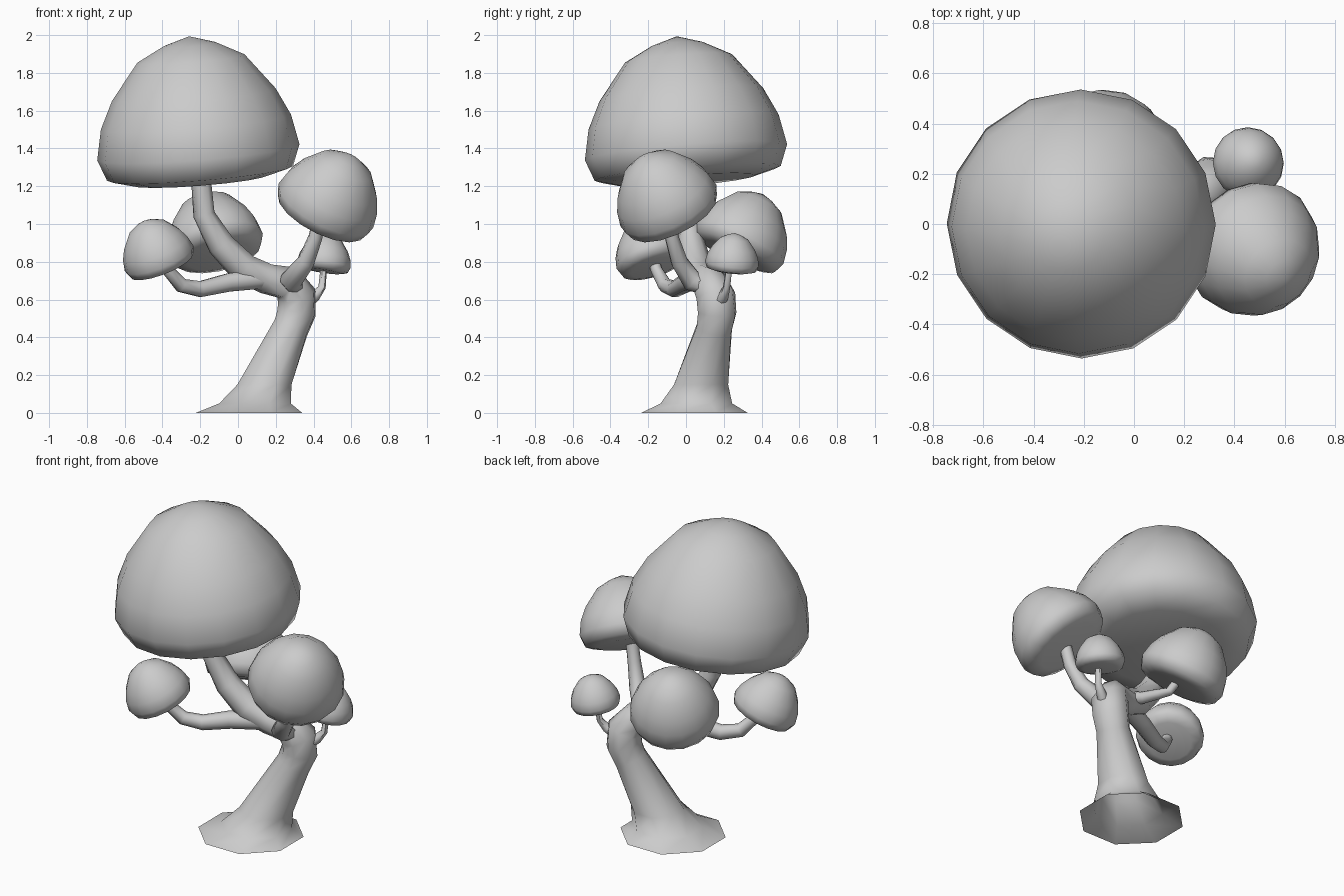
import bpy
import bmesh
from math import cos, sin, pi, radians
from mathutils import Vector

start_cube = bpy.data.objects.get("Cube")
if start_cube:
    bpy.data.objects.remove(start_cube, do_unlink=True)

UP = Vector((0, 0, 1))

# Single clay grey for the whole tree
grey = bpy.data.materials.new("clay_grey")
grey.use_nodes = True
colour = (0.6, 0.6, 0.6, 1)
grey.diffuse_color = colour
grey.node_tree.nodes["Principled BSDF"].inputs["Base Color"].default_value = colour


def finish(name, bm):
    """Turn a bmesh into a smooth shaded object."""
    bmesh.ops.recalc_face_normals(bm, faces=bm.faces)
    mesh = bpy.data.meshes.new(name)
    bm.to_mesh(mesh)
    bm.free()
    mesh.materials.append(grey)
    obj = bpy.data.objects.new(name, mesh)
    bpy.context.collection.objects.link(obj)
    bpy.ops.object.select_all(action='DESELECT')
    bpy.context.view_layer.objects.active = obj
    obj.select_set(True)
    bpy.ops.object.shade_smooth_by_angle(angle=radians(60))


def bridge(bm, low, high):
    """Join two rings of equal size with quads."""
    n = len(low)
    for i in range(n):
        j = (i + 1) % n
        bm.faces.new((low[i], low[j], high[j], high[i]))


def tube(name, path, sides=8, level_rings=0):
    """Tapered open tube through (x, y, z, radius) points; its ends are buried."""
    bm = bmesh.new()
    pts = [Vector(p[:3]) for p in path]
    last = len(pts) - 1
    side = Vector((1, 0, 0))
    previous = None
    for k, p in enumerate(pts):
        tangent = (pts[min(k + 1, last)] - pts[max(k - 1, 0)]).normalized()
        if k < level_rings:
            tangent = UP
        if k == 0 and abs(tangent.x) > 0.8:
            side = Vector((0, 1, 0))
        side = (side - tangent * side.dot(tangent)).normalized()
        other = tangent.cross(side)
        ring = []
        for i in range(sides):
            a = 2 * pi * (i + 0.5) / sides
            ring.append(bm.verts.new(p + (side * cos(a) + other * sin(a)) * path[k][3]))
        if previous:
            bridge(bm, previous, ring)
        previous = ring
    finish(name, bm)


# Dome outline as (radius, height) for a canopy of unit radius
DOME = [(0.66, -0.28), (0.92, -0.21), (1, 0), (0.94, 0.3),
        (0.81, 0.57), (0.53, 0.93), (0.26, 1.07)]


def canopy(name, centre, axis, radius, sides=16):
    """Leaning dome of foliage; centre is the middle of its widest ring."""
    bm = bmesh.new()
    rings = []
    for r, h in DOME:
        rings.append([bm.verts.new((r * cos(2 * pi * i / sides),
                                    r * sin(2 * pi * i / sides), h))
                      for i in range(sides)])
    for low, high in zip(rings, rings[1:]):
        bridge(bm, low, high)
    for ring, h in ((rings[0], -0.29), (rings[-1], 1.15)):
        tip = bm.verts.new((0, 0, h))
        for i in range(sides):
            bm.faces.new((ring[i], ring[(i + 1) % sides], tip))
    turn = UP.rotation_difference(Vector(axis))
    for v in bm.verts:
        v.co = Vector(centre) + turn @ (v.co * radius)
    finish(name, bm)


# Trunk with flared hollow foot, bending over into the main limb
tube("trunk", [(.058, .045, 0, .305), (.09, .055, .05, .205), (.14, .08, .15, .155),
               (.28, .15, .45, .1), (.31, .165, .53, .107), (.31, .158, .62, .107),
               (.26, .125, .69, .095), (.15, .09, .71, .083), (.03, .06, .765, .083),
               (-.09, .03, .89, .073), (-.18, .01, 1.05, .058), (-.2, 0, 1.28, .052)],
     level_rings=3)

# Side branches
tube("left_branch", [(.31, .14, .66, .05), (.28, .03, .7, .06), (.36, -.035, .8, .047),
                     (.41, -.075, .93, .038), (.44, -.09, 1.07, .036)])
tube("right_branch", [(.12, .06, .71, .057), (-.05, 0, .69, .052), (-.2, -.06, .655, .045),
                      (-.3, -.11, .675, .04), (-.37, -.155, .755, .032), (-.4, -.18, .83, .03)])
tube("back_branch", [(.17, .08, .73, .045), (.08, .16, .73, .035), (0, .2, .765, .03),
                     (-.05, .25, .78, .025), (-.1, .28, .87, .025)])
tube("small_branch", [(.36, .17, .58, .035), (.41, .2, .62, .028), (.445, .215, .665, .02),
                      (.455, .23, .78, .017)], sides=6)

# Foliage domes
canopy("main_canopy", (-.21, 0, 1.38), (-.08, -.08, 1), .537)
canopy("left_canopy", (.466, -.093, 1.098), (.42, -.4, .82), .278)
canopy("right_canopy", (-.418, -.182, .818), (-.35, -.28, .9), .194)
canopy("back_canopy", (-.12, .283, .897), (-.2, .42, .88), .257)
canopy("small_canopy", (.455, .243, .79), (.15, .1, .98), .143)
